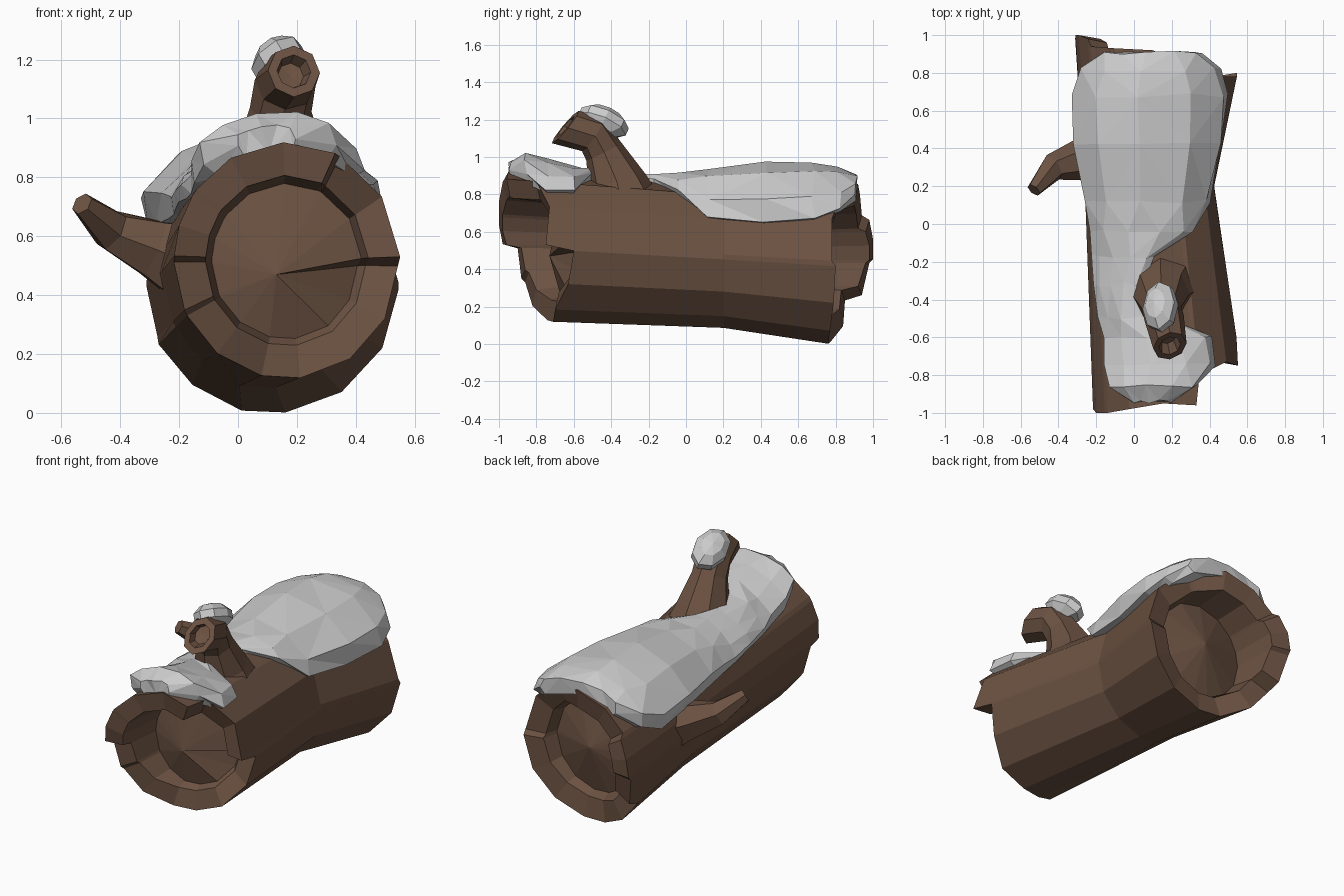
import bpy, bmesh, math, random
from mathutils import Vector, Matrix

if "Cube" in bpy.data.objects:
    bpy.data.objects.remove(bpy.data.objects["Cube"])

random.seed(4)
bark = bpy.data.materials.new("bark")
bark.diffuse_color = (0.15, 0.085, 0.055, 1)
bark.use_nodes = True
bark.node_tree.nodes["Principled BSDF"].inputs["Base Color"].default_value = bark.diffuse_color


def finish(name, bm, mat=None):
    bmesh.ops.recalc_face_normals(bm, faces=bm.faces)
    me = bpy.data.meshes.new(name)
    bm.to_mesh(me)
    bm.free()
    ob = bpy.data.objects.new(name, me)
    bpy.context.collection.objects.link(ob)
    if mat:
        me.materials.append(mat)
    return ob


def loft(bm, rings):
    """Skin closed rings of points, return the vertex rings."""
    vs = [[bm.verts.new(p) for p in r] for r in rings]
    for a, b in zip(vs, vs[1:]):
        for i in range(len(a)):
            j = (i + 1) % len(a)
            bm.faces.new((a[i], a[j], b[j], b[i]))
    return vs


def fan(bm, ring, point):
    c = bm.verts.new(point)
    for i in range(len(ring)):
        bm.faces.new((ring[i], ring[(i + 1) % len(ring)], c))


def lerp_table(table, y):
    for a, b in zip(table, table[1:]):
        if y <= b[0]:
            t = max(0, (y - a[0]) / (b[0] - a[0]))
            return [p + (q - p) * t for p, q in zip(a[1:], b[1:])]
    return table[-1][1:]


# Log centre line: y, centre x, centre z, radius x, radius z
LOG = [(-1.0, .168, .52, .385, .40), (-.65, .165, .515, .385, .40),
       (.2, .085, .465, .345, .375), (.78, .11, .43, .435, .435),
       (1.0, .115, .44, .425, .41)]


def on_log(deg, y, grow=0.0, scale=1.0):
    cx, cz, rx, rz = lerp_table(LOG, y)
    a = math.radians(deg)
    return Vector((cx + (rx * scale + grow) * math.cos(a), y,
                   cz + (rz * scale + grow) * math.sin(a)))


# Broken rim: angle, front y, back y (close angles make the stepped breaks)
RIM = [(-2, -.60, .80), (2, -.75, .78), (33, -.73, .78), (62, -.80, .83),
       (65, -.96, .84), (92, -.95, .92), (120, -.98, .93), (143, -1.0, .94),
       (147, -1.0, .98), (163, -1.0, 1.0), (178, -.98, 1.0), (181, -.90, .98),
       (205, -.88, .94), (208, -.86, .85), (232, -.82, .84), (257, -.74, .77),
       (277, -.71, .76), (304, -.70, .77), (331, -.63, .79)]

# Hollow log: front floor, rim, outer bark, back rim, back floor
bm = bmesh.new()
rings = [[on_log(a, max(-.67, f + .06), scale=.66) for a, f, b in RIM],
         [on_log(a, f + .02, scale=.72) for a, f, b in RIM],
         [on_log(a, f) for a, f, b in RIM],
         [on_log(a, .2, random.uniform(-.01, .01)) for a, f, b in RIM],
         [on_log(a, b) for a, f, b in RIM],
         [on_log(a, b - .02, scale=.72) for a, f, b in RIM],
         [on_log(a, .69, scale=.68) for a, f, b in RIM]]
vs = loft(bm, rings)
fan(bm, vs[0], (.13, -.73, .47))
fan(bm, vs[-1], (.12, .77, .44))
finish("hollow_log", bm, bark)


def branch(name, path, ref, sides, hollow):
    """Tapered branch along (x, y, z, radius) points."""
    bm = bmesh.new()
    pts = [Vector(p[:3]) for p in path]
    ref = Vector(ref)
    rings = []

    def ring(c, t, r):
        u = (ref - t * ref.dot(t)).normalized()
        v = t.cross(u)
        return [c + r * (u * math.cos(k) + v * math.sin(k))
                for k in (2 * math.pi * i / sides for i in range(sides))]
    for i, c in enumerate(pts):
        t = (pts[min(i + 1, len(pts) - 1)] - pts[max(i - 1, 0)]).normalized()
        rings.append(ring(c, t, path[i][3]))
    end, r = pts[-1], path[-1][3]
    if hollow:
        rings += [ring(end, t, r * .65), ring(end - t * .06, t, r * .5)]
        # slanted break: the lower lip sticks out
        for rg in rings[-3:]:
            for p in rg:
                p.y += (p.z - end.z) * .55
        end = end - t * .06
    vs = loft(bm, rings)
    bm.faces.new(vs[0])
    fan(bm, vs[-1], end)
    finish(name, bm, bark)


branch("top_branch_stub", [(.14, -.33, .68, .24), (.14, -.37, .87, .155),
                           (.145, -.44, 1.03, .105), (.16, -.50, 1.12, .105),
                           (.19, -.645, 1.16, .09)], (1, 0, 0), 8, True)
branch("side_branch", [(-.16, .36, .51, .16), (-.29, .34, .56, .11),
                       (-.43, .30, .62, .075), (-.53, .18, .71, .04)],
       (0, 1, 0), 6, False)

# Snow blanket: y, right angle, left angle, thickness (wraps round the stub)
SNOW = [(-.94, 86, 114, .06), (-.86, 66, 132, .11), (-.74, 48, 141, .075),
        (-.60, 50, 145, .05), (-.50, 88, 147, .05), (-.32, 103, 148, .06),
        (-.17, 92, 150, .06), (-.04, 58, 151, .07), (.12, 32, 152, .085),
        (.42, 28, 154, .125), (.68, 31, 155, .11), (.82, 40, 146, .085),
        (.91, 56, 128, .06)]
bm = bmesh.new()
rings = []
for y, a0, a1, th in SNOW:
    outer = [on_log(a0 + (a1 - a0) * t, y + random.uniform(-.012, .012),
                    th * h + random.uniform(-.008, .008))
             for t, h in ((0, .25), (.1, .75), (.3, .9), (.55, 1), (.76, 1), (.93, 1), (1, .3))]
    inner = [on_log(a0 + (a1 - a0) * t, y, -.03) for t in (.97, .5, .03)]
    rings.append(outer + inner)
vs = loft(bm, rings)
bm.faces.new(vs[0])
bm.faces.new(vs[-1])
bmesh.ops.triangulate(bm, faces=bm.faces)
finish("snow_blanket", bm)

# Small snow cap resting on the stub
bm = bmesh.new()
place = (Matrix.Translation((.14, -.44, 1.19)) @ Matrix.Rotation(math.radians(-24), 4, 'X')
         @ Matrix.Rotation(math.radians(-28), 4, 'Y') @ Matrix.Diagonal((.1, .145, .075, 1)))
bmesh.ops.create_uvsphere(bm, u_segments=8, v_segments=5, radius=1, matrix=place)
finish("snow_cap", bm)
